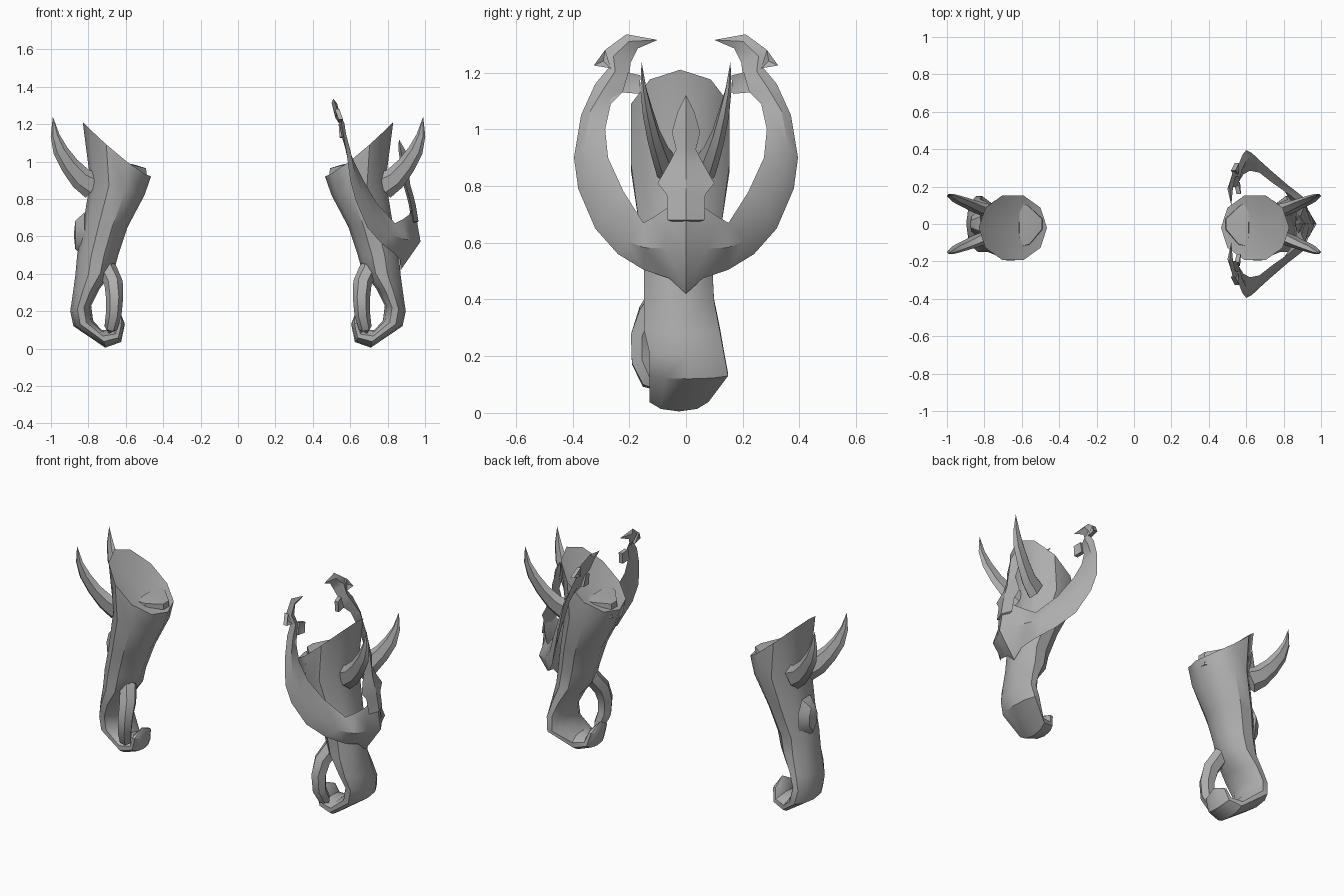
import bpy, bmesh, math
from mathutils import Vector as V

if "Cube" in bpy.data.objects:
    bpy.data.objects.remove(bpy.data.objects["Cube"])

metal = bpy.data.materials.new("grey_metal")
metal.diffuse_color = (0.42, 0.42, 0.42, 1)
metal.use_nodes = True
metal.node_tree.nodes["Principled BSDF"].inputs["Base Color"].default_value = metal.diffuse_color


def finish(name, bm, s=1, angle=40):
    """Flip to side s, clean up and add the object."""
    for v in bm.verts:
        v.co.x *= s
    bmesh.ops.remove_doubles(bm, verts=bm.verts, dist=0.0005)
    bmesh.ops.recalc_face_normals(bm, faces=bm.faces)
    me = bpy.data.meshes.new(name)
    bm.to_mesh(me)
    bm.free()
    me.materials.append(metal)
    for p in me.polygons:
        p.use_smooth = True
    me.set_sharp_from_angle(angle=math.radians(angle))
    ob = bpy.data.objects.new(name, me)
    bpy.context.collection.objects.link(ob)
    return ob


def loft(bm, rings, cap_start=None, cap_end=None):
    """Skin closed rings; caps are fans to a given point."""
    vs = [[bm.verts.new(p) for p in r] for r in rings]
    n = len(vs[0])
    for a, b in zip(vs, vs[1:]):
        for i in range(n):
            j = (i + 1) % n
            bm.faces.new((a[i], a[j], b[j], b[i]))
    for ring, cap in ((vs[0], cap_start), (vs[-1], cap_end)):
        if cap is not None:
            c = bm.verts.new(cap)
            for i in range(n):
                bm.faces.new((ring[i], ring[(i + 1) % n], c))


def section(inner, outer, y0, y1, n=10, power=1):
    """Oval between an inner and an outer (x, z) point, spanning y0..y1."""
    pts = []
    for i in range(n):
        a = math.tau * i / n
        t = (1 - math.cos(a)) / 2
        pts.append(V((inner[0] + (outer[0] - inner[0]) * t,
                      (y0 + y1) / 2 + (y1 - y0) / 2 * math.sin(a) * 1.04,
                      inner[1] + (outer[1] - inner[1]) * t ** power)))
    return pts


def tube(bm, path, n=6, squash=1.0):
    """Tapered tube through (x, y, z, radius); the last point is a tip."""
    pts = [V(p[:3]) for p in path]
    rings = []
    for i, p in enumerate(path[:-1]):
        d = (pts[i + 1] - pts[max(i - 1, 0)]).normalized()
        u = d.cross(V((0, 1, 0))).normalized()
        w = d.cross(u)
        rings.append([pts[i] + p[3] * (u * math.cos(math.tau * k / n)
                      + w * squash * math.sin(math.tau * k / n)) for k in range(n)])
    loft(bm, rings, pts[0], pts[-1])


# Forearm flowing into the back of the hand and the curled fingers
ARM = [((.50, .82), (.79, .90), -.195, .155), ((.59, .65), (.83, .65), -.165, .125),
       ((.64, .50), (.86, .50), -.15, .095), ((.665, .41), (.87, .39), -.15, .10),
       ((.74, .32), (.885, .28), -.15, .12), ((.785, .23), (.897, .20), -.13, .135),
       ((.775, .15), (.88, .12), -.13, .15), ((.73, .10), (.71, .005), -.13, .08),
       ((.67, .10), (.625, .035), -.12, .06), ((.655, .14), (.605, .13), -.12, .04)]
THUMB = [(.70, -.07, .43, .05), (.665, -.125, .35, .05), (.66, -.155, .27, .046),
         (.665, -.155, .18, .042), (.68, -.125, .11, .035), (.69, -.10, .08, 0)]
HORN = [(.775, .07, .87, .075), (.84, .09, .91, .062), (.90, .115, .98, .05),
        (.95, .135, 1.06, .04), (.978, .15, 1.14, .024), (.99, .157, 1.24, 0)]
STUMP = [(.62, .07), (.60, .12), (.57, .11), (.485, .03), (.485, -.03), (.56, -.12), (.60, -.13), (.62, -.07)]

for s, side in ((1, "right"), (-1, "left")):
    bm = bmesh.new()
    rim = section((.465, .92), (.83, 1.21), -.195, .155, power=1.25)
    loft(bm, [rim] + [section(*r) for r in ARM], V((.65, -.02, 1.0)), V((.622, -.05, .175)))
    finish(side + "_forearm_and_fist", bm, s)

    bm = bmesh.new()
    tube(bm, THUMB)
    finish(side + "_thumb", bm, s)

    for m, end in ((1, "back"), (-1, "front")):
        bm = bmesh.new()
        tube(bm, [(x, y * m, z, r) for x, y, z, r in HORN], 6, .5)
        finish(f"{side}_{end}_horn", bm, s)

    # Wedge inside the cuff opening
    bm = bmesh.new()
    lo = [V((x, y, .88)) for x, y in STUMP]
    hi = [V((.55 + (x - .55) * .9, y * .9, .86 + x * .215)) for x, y in STUMP]
    loft(bm, [lo, hi], V((.55, 0, .88)), V((.56, 0, .985)))
    finish(side + "_cuff_wedge", bm, s, 30)

# Small leaf plate on the left forearm
bm = bmesh.new()
leaf = [V((.82, y, z)) for y, z in ((0, .48), (.07, .55), (.08, .65), (.04, .73),
                                   (-.04, .73), (-.08, .65), (-.07, .55))]
mid = [V((.87, p.y * .5, .61 + (p.z - .61) * .6)) for p in leaf]
loft(bm, [leaf, mid], V((.81, 0, .61)), V((.878, 0, .61)))
finish("left_leaf_plate", bm, -1)

# Crescent guard on the right forearm: outer edge, inner edge
GUARD = [((.87, 0, .42), (.94, 0, .78)), ((.865, .06, .475), (.92, .07, .72)),
         ((.84, .15, .505), (.88, .115, .69)), ((.77, .24, .56), (.84, .15, .67)),
         ((.69, .32, .65), (.74, .22, .78)), ((.63, .38, .79), (.67, .275, .90)),
         ((.60, .395, .90), (.62, .285, 1.0)), ((.58, .37, 1.05), (.585, .265, 1.09)),
         ((.56, .32, 1.16), (.56, .225, 1.13)), ((.55, .27, 1.22), (.55, .20, 1.19)),
         ((.53, .285, 1.28), (.52, .195, 1.235)), ((.51, .21, 1.335), (.51, .17, 1.285))]
BARBS = [[(.545, .265, 1.215), (.55, .325, 1.225), (.53, .285, 1.28)],
         [(.555, .225, 1.13), (.56, .165, 1.125), (.56, .16, 1.19), (.55, .205, 1.20)]]
for m, end in ((1, "back"), (-1, "front")):
    bm = bmesh.new()
    rings = []
    for k, (o, i) in enumerate(GUARD):
        o, i = V(o), V(i)
        c = o.lerp(i, .45)
        bulge = V((.75, o.y * 1.6, -.1)).normalized() * (.075 if k == 0 else .045 if k < 3 else .022)
        rings.append([o, c + bulge, i, c - bulge * .5])
    loft(bm, rings, None, V((.52, .10, 1.315)))
    # Barbs near the crescent tip
    for b in BARBS:
        loft(bm, [[V(p) + V((d, 0, 0)) for p in b] for d in (-.012, .012)],
             sum((V(p) for p in b), V()) / len(b), sum((V(p) for p in b), V()) / len(b))
    for v in bm.verts:
        v.co.y *= m
    finish(end + "_crescent_guard", bm)

# Central spike rising from the guard: x, half width, z
bm = bmesh.new()
SPIKE = [(.94, .065, .68), (.925, .068, .77), (.915, .10, .81), (.895, .06, .88), (.89, .035, .93),
         (.88, .05, .99), (.87, .03, 1.06)]
loft(bm, [[V((x, -w, z)), V((x + .025, 0, z)), V((x, w, z)), V((x - .012, 0, z))]
          for x, w, z in SPIKE], V((.93, 0, .66)), V((.86, 0, 1.12)))
finish("guard_spike", bm, 1, 30)
